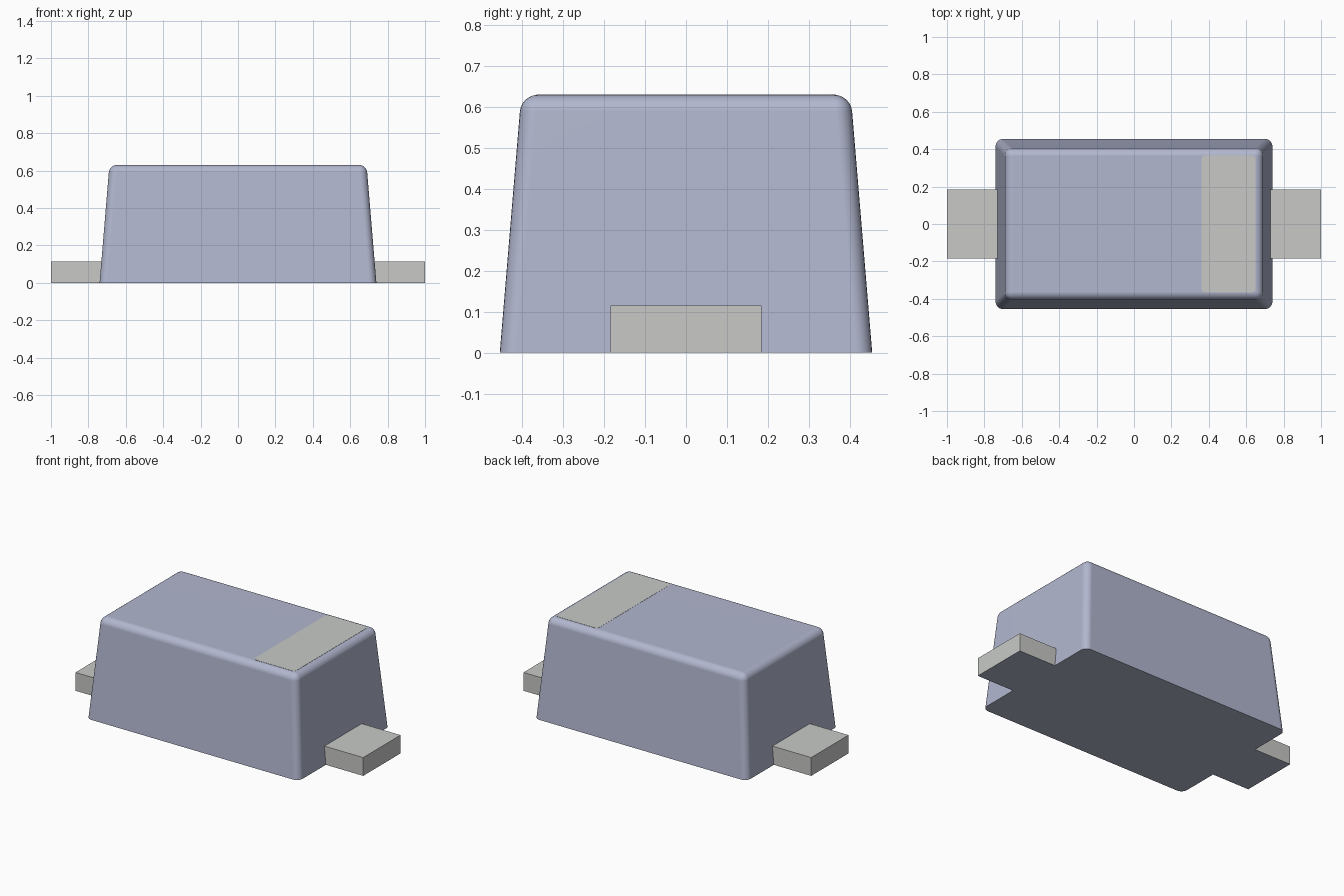
import bpy
import bmesh
import math

old = bpy.data.objects.get("Cube")
if old:
    bpy.data.objects.remove(old, do_unlink=True)


def material(name, rgb):
    m = bpy.data.materials.new(name)
    m.use_nodes = True
    m.diffuse_color = (*rgb, 1)
    bsdf = next(n for n in m.node_tree.nodes if n.type == "BSDF_PRINCIPLED")
    bsdf.inputs["Base Color"].default_value = (*rgb, 1)
    return m


BODY = material("blue grey plastic", (0.445, 0.474, 0.624))
METAL = material("light grey metal", (0.578, 0.591, 0.570))


def box(x0, x1, y0, y1, z0, z1):
    """Return a bmesh box between the given limits."""
    bm = bmesh.new()
    bmesh.ops.create_cube(bm, size=1)
    for v in bm.verts:
        v.co = (x0 if v.co.x < 0 else x1,
                y0 if v.co.y < 0 else y1,
                z0 if v.co.z < 0 else z1)
    return bm


def finish(bm, name, *mats):
    bm.normal_update()
    me = bpy.data.meshes.new(name)
    bm.to_mesh(me)
    bm.free()
    for m in mats:
        me.materials.append(m)
    ob = bpy.data.objects.new(name, me)
    bpy.context.collection.objects.link(ob)
    return ob


# Tapered body with rounded corners and top rim
H = 0.63
bm = box(-0.74, 0.74, -0.455, 0.455, 0, H)
for v in bm.verts:
    if v.co.z > H / 2:
        v.co.x *= 0.6875 / 0.74
        v.co.y *= 0.4025 / 0.455
rim = [e for e in bm.edges if max(v.co.z for v in e.verts) > H / 2]
bmesh.ops.bevel(bm, geom=rim, offset=0.04, offset_type="OFFSET", segments=6,
                profile=0.5, affect="EDGES", clamp_overlap=True)
body = finish(bm, "body", BODY)
bpy.ops.object.select_all(action="DESELECT")
body.select_set(True)
bpy.context.view_layer.objects.active = body
bpy.ops.object.shade_smooth_by_angle(angle=math.radians(35))
wn = body.modifiers.new("Flat face normals", "WEIGHTED_NORMAL")
wn.keep_sharp = True

# Polarity band: thin plate with rounded corners on the top
bm = box(0.36, 0.65, -0.365, 0.365, H - 0.002, H + 0.001)
corners = [e for e in bm.edges
           if abs(e.verts[0].co.z - e.verts[1].co.z) > 0.001]
bmesh.ops.bevel(bm, geom=corners, offset=0.02, segments=5, profile=0.5,
                affect="EDGES")
finish(bm, "polarity_band", METAL)

# Leads at both ends, with body-coloured undersides
for side, x0, x1 in (("left", 0.72, 1.0), ("right", -1.0, -0.72)):
    bm = box(x0, x1, -0.185, 0.185, 0, 0.115)
    bm.normal_update()
    for f in bm.faces:
        f.material_index = 1 if f.normal.z < -0.5 else 0
    finish(bm, side + "_lead", METAL, BODY)
